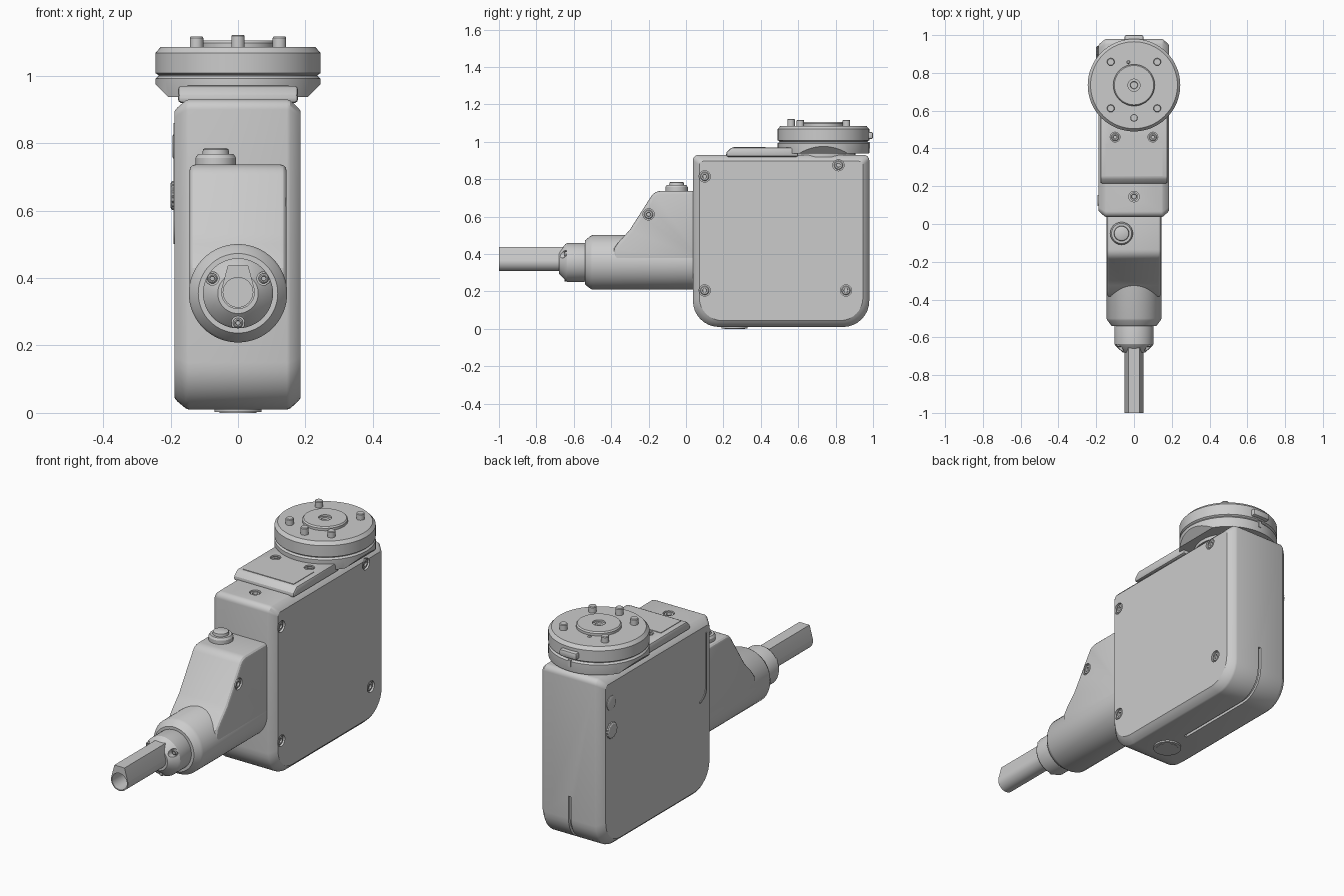
import bpy, bmesh, math
from mathutils import Matrix, Vector

if "Cube" in bpy.data.objects:
    bpy.data.objects.remove(bpy.data.objects["Cube"])

AXIS = {'Z': Matrix.Identity(4),
        'X': Matrix.Rotation(math.pi / 2, 4, 'Y'),
        '-X': Matrix.Rotation(-math.pi / 2, 4, 'Y'),
        '-Y': Matrix.Rotation(math.pi / 2, 4, 'X')}


def finish(name, bm):
    bmesh.ops.recalc_face_normals(bm, faces=bm.faces)
    me = bpy.data.meshes.new(name)
    bm.to_mesh(me)
    bm.free()
    ob = bpy.data.objects.new(name, me)
    bpy.context.collection.objects.link(ob)
    return ob


def loft(name, rings):
    bm = bmesh.new()
    vs = [[bm.verts.new(p) for p in r] for r in rings]
    n = len(vs[0])
    for a, b in zip(vs, vs[1:]):
        for i in range(n):
            j = (i + 1) % n
            bm.faces.new((a[i], a[j], b[j], b[i]))
    bm.faces.new(vs[0])
    bm.faces.new(vs[-1])
    return finish(name, bm)


def lathe(name, prof, loc=(0, 0, 0), axis='Z', seg=32, knurl=0):
    m = Matrix.Translation(loc) @ AXIS[axis]
    rings = []
    for r, h in prof:
        ring = []
        for i in range(seg):
            a, q = 2 * math.pi * i / seg, r - knurl * (i % 2)
            ring.append(m @ Vector((q * math.cos(a), q * math.sin(a), h)))
        rings.append(ring)
    return loft(name, rings)


def prism(name, pts, x0, x1):
    return loft(name, [[(x, y, z) for y, z in pts] for x in (x0, x1)])


def apply_mods(ob):
    dg = bpy.context.evaluated_depsgraph_get()
    me = bpy.data.meshes.new_from_object(ob.evaluated_get(dg))
    ob.modifiers.clear()
    ob.data = me


def cut(ob, cutters):
    for c in cutters:
        md = ob.modifiers.new('cut', 'BOOLEAN')
        md.operation, md.solver, md.object = 'DIFFERENCE', 'EXACT', c
    apply_mods(ob)
    for c in cutters:
        bpy.data.objects.remove(c)


def bevel(ob, w, seg=2, ang=50):
    md = ob.modifiers.new('bevel', 'BEVEL')
    md.width, md.segments, md.angle_limit = w, seg, math.radians(ang)
    apply_mods(ob)


def arc(cy, cz, r, a0, a1, n=8):
    return [(cy + r * math.cos(math.radians(a0 + (a1 - a0) * i / n)),
             cz + r * math.sin(math.radians(a0 + (a1 - a0) * i / n))) for i in range(n + 1)]


def box_outline(y0, y1, z0, z1, rb, rt, d):
    # rounded rectangle inset by d, radius rb at the bottom and rt at the top
    b, t = rb - d * .5, max(rt - d * .3, .012)
    y0, y1, z0, z1 = y0 + d, y1 - d, z0 + d, z1 - d
    return (arc(y0 + b, z0 + b, b, 180, 270) + arc(y1 - b, z0 + b, b, 270, 360)
            + arc(y1 - t, z1 - t, t, 0, 90) + arc(y0 + t, z1 - t, t, 90, 180))


def screw(name, loc, axis='X', r=.024):
    return lathe(name, [(r, -.02), (r, -.006), (r - .004, -.002),
                        (r * .5, -.002), (r * .42, -.012)], loc, axis, 24)


# main housing with chamfered side covers
secs = [(-.188, .034), (-.18, .024), (-.155, .003), (-.145, 0),
        (.145, 0), (.155, .003), (.178, .024), (.186, .034)]
body = loft('housing', [[(x, y, z) for y, z in box_outline(.037, .98, .01, .93, .14, .03, d)]
                        for x, d in secs])
cover_screws = [(.1, .815), (.815, .875), (.1, .205), (.855, .205)]
pocket = [(.03, -.012), (.03, .05)]
cutters = [lathe('pocket', pocket, (.186, y, z), 'X') for y, z in cover_screws]
cutters.append(lathe('pocket', [(.028, -.03), (.028, .05)], (0, .145, .93)))
# groove wrapping from the back to the bottom
cutters.append(prism('groove', [(.4, -.02)] + arc(.84, .15, .17, 270, 360) + [(1.01, .27)]
                     + [(.966, .27)] + arc(.84, .15, .126, 360, 270) + [(.4, .024)], -.008, .008))
cut(body, cutters)
for i, (y, z) in enumerate(cover_screws):
    screw(f'cover_screw_{i}', (.184, y, z))
lathe('top_socket', [(.022, -.03), (.022, -.004), (.014, -.004), (.012, -.02)], (0, .145, .93))
lathe('foot_pad', [(.07, .02), (.07, .002), (.055, .002), (.055, 0), (.02, 0)], (0, .26, 0))

# controls on the left side
lathe('knurled_knob', [(.043, -.01), (.043, .008), (.036, .012), (.02, .012)],
      (-.188, .9, .645), '-X', 32, .004)
lathe('round_button', [(.038, -.01), (.038, .003), (.032, .006)], (-.188, .9, .79), '-X')
prism('side_trim', [(.095, .86), (.095, .57)] + arc(.165, .57, .07, 180, 260)
      + arc(.165, .57, .06, 260, 180) + [(.105, .86)], -.192, -.18)

# raised plate on top
plate = prism('top_plate', [(.215, .92), (.215, .945), (.245, .97), (.6, .97), (.6, .92)], -.178, .178)
bevel(plate, .01, 2, 30)
cut(plate, [lathe('pocket', [(.026, -.01), (.026, .05)], (x, .46, .97)) for x in (-.1, .1)])
for s in (-1, 1):
    screw(f'plate_screw_{s}', (s * .1, .46, .97), 'Z', .021)
prism('plate_panel', [(.255, .96), (.255, .973), (.425, .973), (.425, .96)], -.15, .15)

# turntable base with flat slanted sides
cy = .735
base = lathe('turntable_base', [(.24, .92), (.245, .94), (.245, .992), (.236, 1.0)], (0, cy, 0), seg=64)
bm = bmesh.new()
bm.from_mesh(base.data)
for s in (-1, 1):
    res = bmesh.ops.bisect_plane(bm, geom=bm.verts[:] + bm.edges[:] + bm.faces[:],
                                 plane_co=(s * .21, 0, .94), plane_no=(s, 0, -1), clear_outer=True)
    bmesh.ops.holes_fill(bm, edges=[e for e in bm.edges if e.is_boundary])
bmesh.ops.bisect_plane(bm, geom=bm.verts[:] + bm.edges[:] + bm.faces[:],
                       plane_co=(0, 0, .938), plane_no=(0, 0, -1), clear_outer=True)
bmesh.ops.holes_fill(bm, edges=[e for e in bm.edges if e.is_boundary])
bmesh.ops.recalc_face_normals(bm, faces=bm.faces)
bm.to_mesh(base.data)
bm.free()
# neck under the base, turntable disc and hub
lathe('turntable_neck', [(.17, .92), (.17, .95)], (0, cy, 0), seg=48)
lathe('turntable_disc', [(.235, .995), (.236, 1.002), (.245, 1.008), (.245, 1.068), (.23, 1.085)],
      (0, cy, 0), seg=64)
lathe('turntable_hub', [(.11, 1.07), (.11, 1.098), (.104, 1.105), (.032, 1.105), (.032, 1.095),
                        (.02, 1.095), (.016, 1.075)], (0, cy, 0), seg=48)
pins = [(x, cy + y, .02, 1.117) for x in (-.123, .123) for y in (-.123, .123)]
pins += [(0, .562, .02, 1.122), (-.03, .857, .009, 1.09)]
for i, (x, y, r, h) in enumerate(pins):
    lathe(f'locating_pin_{i}', [(r, 1.07), (r, h - .004), (r - .003, h)], (x, y, 0), seg=24)
# latch at the back of the disc
tab = prism('latch_tab', [(.96, 1.015), (.96, 1.052), (1.0, 1.052), (1.0, 1.015)], -.05, .05)
bevel(tab, .009)
prism('latch_stop', [(.95, .965), (.95, 1.0), (.984, 1.0), (.984, .965)], -.008, .008)

# arm housing: round barrel plus sloped upper block
ac = .355
lathe('arm_barrel', [(.146, -.1), (.146, .5), (.14, .512), (.118, .54), (.1, .54)],
      (0, 0, ac), '-Y', 64)
block = prism('arm_block', [(.1, .355), (.1, .737)] + arc(-.135, .677, .06, 90, 147, 5)
              + [(-.3, .53), (-.325, .502), (-.36, .465), (-.385, .43), (-.39, .355)], -.144, .144)
bevel(block, .018, 3, 60)
cut(block, [lathe('pocket', pocket, (.144, -.2, .612), 'X')])
screw('arm_screw', (.143, -.2, .612))
# push button on the arm
lathe('push_button', [(.06, .72), (.06, .757), (.053, .768), (.04, .768), (.038, .782), (.03, .786)],
      (-.066, -.05, 0), seg=40)

# nozzle collar with three screws
collar = lathe('nozzle_collar', [(.098, .52), (.104, .545), (.104, .635), (.098, .645), (.06, .68), (.04, .68)],
               (0, 0, ac), '-Y', 48)
spots = [(.088 * math.cos(math.radians(a)), ac + .088 * math.sin(math.radians(a))) for a in (30, 150, 270)]
cut(collar, [lathe('pocket', [(.02, .638), (.02, .7)], (x, 0, z), '-Y', 24) for x, z in spots])
for i, (x, z) in enumerate(spots):
    screw(f'nozzle_screw_{i}', (x, -.652, z), '-Y', .015)

# hollow shaft with a flat-topped ridge
sec = [(x, z + ac + .003) for x, z in arc(0, 0, .05, 170, 370, 20)] + [(.03, .438), (-.03, .438)]
shaft = loft('shaft', [[(x, y, z) for x, z in sec] for y in (-1, -.64)])
cut(shaft, [lathe('bore', [(.044, .72), (.044, 1.1)], (0, 0, ac + .003), '-Y')])

# smooth shading with sharp edges
for ob in bpy.context.scene.objects:
    ob.select_set(True)
    bpy.context.view_layer.objects.active = ob
bpy.ops.object.shade_smooth_by_angle(angle=math.radians(28))
